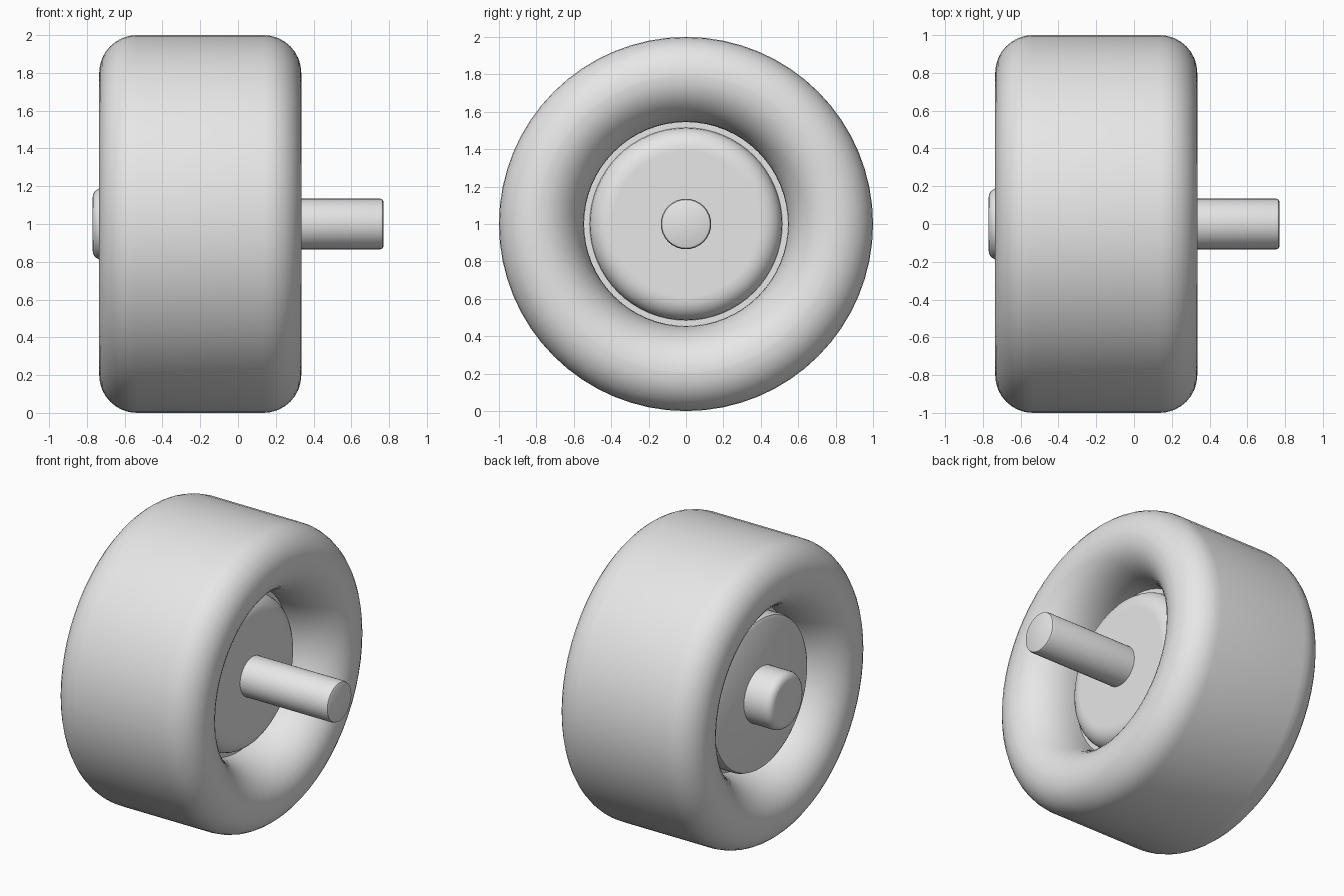
import bpy, bmesh, math

if "Cube" in bpy.data.objects:
    bpy.data.objects.remove(bpy.data.objects["Cube"])

grey = bpy.data.materials.new("light grey")
grey.diffuse_color = (0.8, 0.8, 0.8, 1)
grey.use_nodes = True
grey.node_tree.nodes["Principled BSDF"].inputs["Base Color"].default_value = grey.diffuse_color


def arc(cx, cr, rx, rr, a0, a1, n):
    """Points on an elliptical arc in the (x, radius) plane."""
    pts = []
    for i in range(n + 1):
        a = math.radians(a0 + (a1 - a0) * i / n)
        pts.append((cx + rx * math.cos(a), cr + rr * math.sin(a)))
    return pts


def lathe(name, profile, segs, closed=False, angle=35):
    """Spin an (x, radius) profile round the wheel axis at z = 1."""
    bm = bmesh.new()
    rings = []
    for x, r in profile:
        if r < 1e-5:
            rings.append([bm.verts.new((x, 0, 1))] * segs)
        else:
            rings.append([bm.verts.new((x, r * math.sin(2 * math.pi * k / segs),
                                        1 + r * math.cos(2 * math.pi * k / segs)))
                          for k in range(segs)])
    count = len(rings) if closed else len(rings) - 1
    for i in range(count):
        a, b = rings[i], rings[(i + 1) % len(rings)]
        for k in range(segs):
            j = (k + 1) % segs
            vs = list(dict.fromkeys([a[k], a[j], b[j], b[k]]))
            bm.faces.new(vs)
    bmesh.ops.recalc_face_normals(bm, faces=bm.faces)
    me = bpy.data.meshes.new(name)
    bm.to_mesh(me)
    bm.free()
    me.materials.append(grey)
    ob = bpy.data.objects.new(name, me)
    bpy.context.collection.objects.link(ob)
    bpy.ops.object.select_all(action='DESELECT')
    ob.select_set(True)
    bpy.context.view_layer.objects.active = ob
    bpy.ops.object.shade_smooth_by_angle(angle=math.radians(angle))
    return ob


# Tyre: rounded shoulder, bulging side wall curving into the hole, mirrored
MID = -0.2
half = arc(0.335, 0.80, 0.2, 0.2, 90, 0, 8)
half += arc(0.23, 0.79, 0.305, 0.245, 0, -90, 10)
half += [(0.20, 0.545), (0.20, 0.50)]
right = [(MID + h, r) for h, r in half]
left = [(MID - h, r) for h, r in reversed(half)]
lathe("tyre", right + left, 64, closed=True)

# Hub: rounded on the axle side, nearly square on the outer side
hub = [(0.11, 0), (0.11, 0.39)]
hub += arc(0.0, 0.40, 0.11, 0.115, 90, 0, 6)[::-1]
hub += [(-0.54, 0.515), (-0.56, 0.507), (-0.57, 0.49), (-0.57, 0)]
lathe("hub", hub, 64)

# Axle with a tiny edge bevel
lathe("axle", [(0.77, 0), (0.77, 0.12), (0.765, 0.13), (0.752, 0.135),
               (0.05, 0.135), (0.05, 0)], 32)

# Rounded cap on the outer side
cap = [(-0.50, 0), (-0.50, 0.19)]
cap += arc(-0.72, 0.14, 0.05, 0.05, 90, 180, 5)
cap += [(-0.77, 0)]
lathe("hub_cap", cap, 32)
